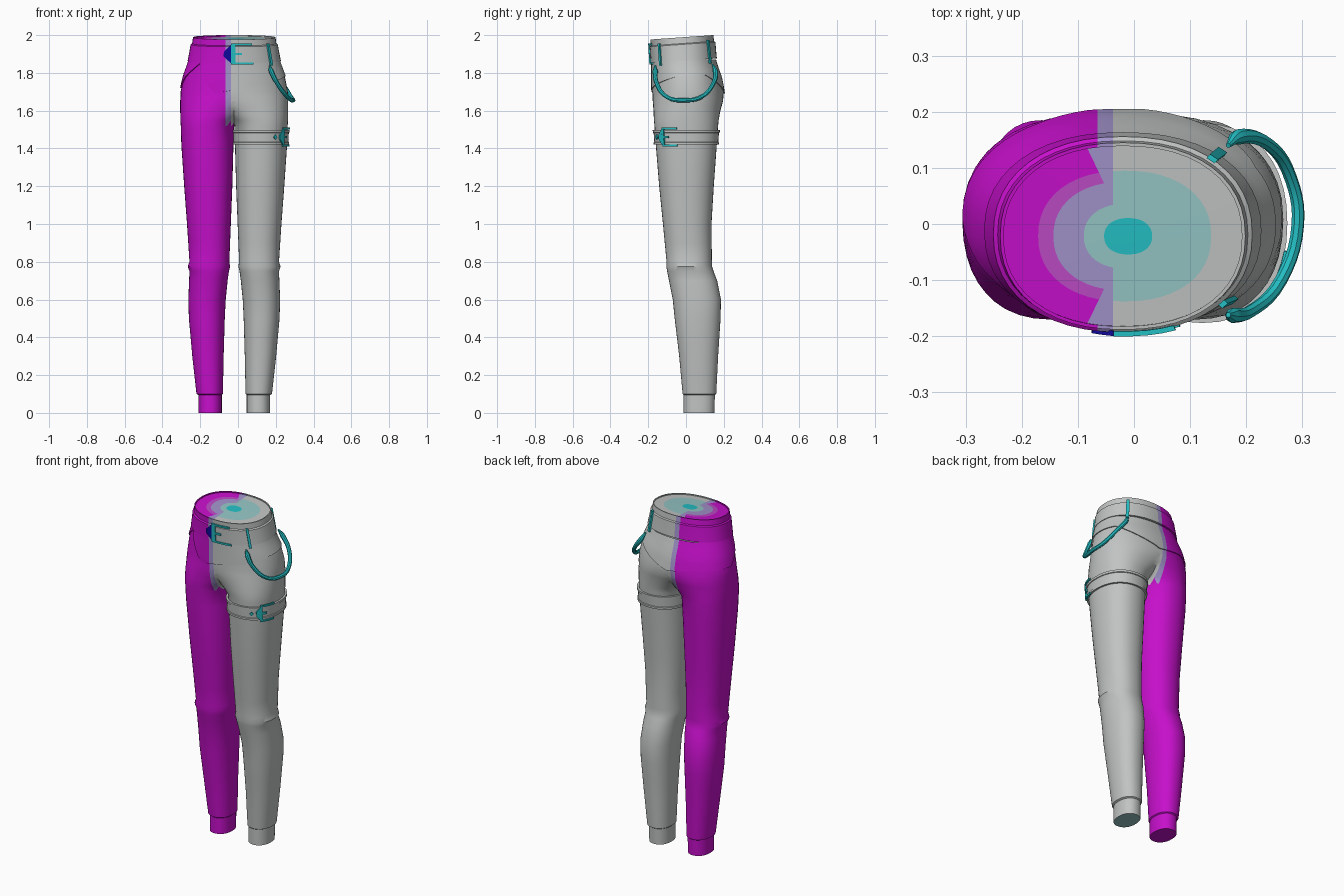
import bpy, bmesh, math
from mathutils import Vector

cube = bpy.data.objects.get("Cube")
if cube:
    bpy.data.objects.remove(cube, do_unlink=True)

MID = -0.02  # plane between the two legs


def material(name, r, g, b):
    m = bpy.data.materials.new(name)
    m.use_nodes = True
    m.diffuse_color = (r, g, b, 1)
    m.node_tree.nodes["Principled BSDF"].inputs["Base Color"].default_value = (r, g, b, 1)
    return m


MATS = [material("pale grey", .53, .55, .545), material("magenta", .57, .005, .6),
        material("lilac", .36, .29, .6), material("teal", .017, .52, .55),
        material("pale teal", .3, .56, .56), material("orchid", .5, .07, .56),
        material("navy", .006, .003, .35)]
GREY, MAGENTA, LILAC, TEAL, PALE, ORCHID, NAVY = range(7)

# height, inner edge, outer edge, front, back of one side
SECTIONS = [
    (0, .066, .19, -.012, .15), (.095, .066, .19, -.012, .153), (.1, .06, .2, -.018, .16),
    (.3, .056, .222, -.036, .17), (.5, .05, .24, -.06, .183), (.6, .045, .243, -.07, .185),
    (.7, .035, .239, -.09, .165), (.75, .028, .237, -.1, .146), (.775, .022, .246, -.104, .138),
    (.8, .026, .237, -.103, .137), (1, .018, .25, -.122, .135), (1.2, .01, .265, -.142, .147),
    (1.42, .004, .28, -.16, .163), (1.52, .0, .283, -.167, .17), (1.55, -.025, .285, -.17, .173),
    (1.6, -.09, .286, -.172, .182), (1.65, -.19, .286, -.176, .196), (1.7, -.284, .284, -.178, .2),
    (1.78, -.268, .268, -.178, .184), (1.86, -.238, .238, -.178, .154),
    (1.95, -.222, .222, -.184, .147), (2, -.215, .215, -.187, .142)]


def surf(deg, z, off=0.0):
    """Point on the cloth at an angle and height, pushed out by off."""
    lo, hi = SECTIONS[0], SECTIONS[-1]
    for a, b in zip(SECTIONS, SECTIONS[1:]):
        if a[0] <= z <= b[0]:
            lo, hi = a, b
    f = min(1, (z - lo[0]) / (hi[0] - lo[0]))
    inner, outer, front, back = [p + (q - p) * f for p, q in zip(lo[1:], hi[1:])]
    c, s = math.cos(math.radians(deg)), math.sin(math.radians(deg))
    power = 0.9
    x = math.copysign(abs(c) ** power, c) * ((outer - inner) / 2 + off)
    y = math.copysign(abs(s) ** power, s) * ((back - front) / 2 + off)
    return Vector((MID + (inner + outer) / 2 + x, (front + back) / 2 + y, z))


def angles(n):
    return [360 * i / n - 180 for i in range(n)]


def loft(bm, rings):
    rows = [[bm.verts.new(p) for p in ring] for ring in rings]
    n = len(rows[0])
    for a, b in zip(rows, rows[1:]):
        for i in range(n):
            j = (i + 1) % n
            bm.faces.new((a[i], a[j], b[j], b[i]))
    return rows


def two_tone(x, z):
    if z < 1.53:
        return GREY if x > MID else MAGENTA
    return MAGENTA if x < -.065 else LILAC if x < -.037 else GREY


def paint(bm, rule=two_tone):
    """Cut the cloth along the colour seam and colour each piece."""
    for x in (-.065, -.037):
        faces = [f for f in bm.faces if f.calc_center_median().z > 1.5]
        geom = {e for f in faces for e in list(f.verts) + list(f.edges)} | set(faces)
        bmesh.ops.bisect_plane(bm, geom=list(geom), plane_co=(x, 0, 0), plane_no=(1, 0, 0), dist=1e-5)
    for f in bm.faces:
        c = f.calc_center_median()
        f.material_index = rule(c.x, c.z)


def finish(name, bm, recalc=True, angle=35):
    if recalc:
        bmesh.ops.recalc_face_normals(bm, faces=bm.faces[:])
    mesh = bpy.data.meshes.new(name)
    bm.to_mesh(mesh)
    bm.free()
    obj = bpy.data.objects.new(name, mesh)
    bpy.context.collection.objects.link(obj)
    for m in MATS:
        mesh.materials.append(m)
    smooth(obj, angle)
    return obj


def smooth(obj, angle=35):
    bpy.ops.object.select_all(action='DESELECT')
    obj.select_set(True)
    bpy.context.view_layer.objects.active = obj
    bpy.ops.object.shade_smooth_by_angle(angle=math.radians(angle))


# Trousers: one side lofted, cut at the middle plane and mirrored
bm = bmesh.new()
heights = [s[0] for s in SECTIONS if s[0] < 1.9] + [.2, .4, .9, 1.1, 1.3, 1.575, 1.625, 1.675]
rows = loft(bm, [[surf(a, z) for a in angles(40)] for z in sorted(heights)])
bm.faces.new(rows[0])
bmesh.ops.bisect_plane(bm, geom=bm.verts[:] + bm.edges[:] + bm.faces[:], plane_co=(MID, 0, 0),
                       plane_no=(1, 0, 0), clear_inner=True, dist=1e-5)
copy = bmesh.ops.duplicate(bm, geom=bm.verts[:] + bm.edges[:] + bm.faces[:])["geom"]
for v in copy:
    if isinstance(v, bmesh.types.BMVert):
        v.co.x = 2 * MID - v.co.x
bmesh.ops.reverse_faces(bm, faces=[f for f in copy if isinstance(f, bmesh.types.BMFace)])
seam = [v for v in bm.verts if abs(v.co.x - MID) < 1e-4 and v.co.z > 1.5]
bmesh.ops.remove_doubles(bm, verts=seam, dist=1e-4)
paint(bm, lambda x, z: PALE if z < .001 and x > 0 else two_tone(x, z))
finish("trousers", bm)

# Yoke: raised layer over the hips with a pointed lower edge
EDGE = [(-180, 1.72), (-160, 1.78), (-135, 1.85), (-110, 1.69), (-15, 1.78),
        (30, 1.79), (60, 1.74), (90, 1.69), (120, 1.72), (180, 1.72)]


def yoke_edge(deg):
    for (a, za), (b, zb) in zip(EDGE, EDGE[1:]):
        if a <= deg <= b:
            return za + (zb - za) * (deg - a) / (b - a)


bm = bmesh.new()
rings = [[surf(a, yoke_edge(a), -.003) for a in angles(72)]]
for k in range(5):
    rings.append([surf(a, yoke_edge(a) + (1.87 - yoke_edge(a)) * k / 4, .006) for a in angles(72)])
loft(bm, rings)
paint(bm)
finish("hip_yoke", bm)


# Waistband, rising slightly to the back
def tilted(deg, z, off):
    p = surf(deg, z, off)
    p.z += .07 * p.y
    return p


bm = bmesh.new()
profile = [(-.002, 1.865), (.01, 1.865), (.009, 1.91), (.009, 1.952), (.002, 1.957),
           (.002, 1.99), (-.004, 1.99), (-.004, 1.984)]
loft(bm, [[tilted(a, z, off) for a in angles(48)] for off, z in profile])
paint(bm)
finish("waistband", bm)

# Waist panel: flat lid in concentric colour zones
bm = bmesh.new()
centre = Vector((-.008, -.022, 1.984))
rim = [tilted(a, 1.984, -.003) for a in angles(48)]
scales = [.2, .36, .6, .72, 1]
rows = loft(bm, [[centre.lerp(p, s) for p in rim] for s in scales])
bm.faces.new(rows[0]).material_index = TEAL
tone = bm.faces.layers.int.new("zone")
bm.faces.ensure_lookup_table()
for i, f in enumerate(bm.faces):
    f[tone] = min(i // 48 + 1, 5) if len(f.verts) == 4 else 0
bmesh.ops.bisect_plane(bm, geom=bm.verts[:] + bm.edges[:] + bm.faces[:],
                       plane_co=(-.037, 0, 0), plane_no=(1, 0, 0), dist=1e-5)
right_zones = [TEAL, PALE, LILAC, ORCHID, MAGENTA]
left_zones = [TEAL, PALE, PALE, PALE, GREY]
for f in bm.faces:
    x = f.calc_center_median().x
    zones = right_zones if x < -.037 else left_zones
    f.material_index = zones[f[tone]]
    if f[tone] > 1 and -.062 < x < -.037:
        f.material_index = LILAC
    if f.normal.z < 0:
        f.normal_flip()
finish("waist_panel", bm)

# Thigh strap with raised rims
bm = bmesh.new()
profile = [(0, 1.42), (.011, 1.42), (.011, 1.432), (.007, 1.434), (.007, 1.482),
           (.011, 1.484), (.011, 1.497), (0, 1.497)]
loft(bm, [[surf(a, z, off) for a in angles(40)] for off, z in profile])
for f in bm.faces:
    f.material_index = GREY
finish("thigh_strap", bm)


# Metal fittings: slabs bent to follow the cloth
def slab(name, quads, off, colour, thick=.009, n=4):
    bm = bmesh.new()
    for (a0, z0), (a1, z1), (a2, z2), (a3, z3) in quads:
        rings = []
        for k in range(n + 1):
            t = k / n
            lo, hi = (a0 + (a1 - a0) * t, z0 + (z1 - z0) * t), (a3 + (a2 - a3) * t, z3 + (z2 - z3) * t)
            rings.append([surf(*lo, off), surf(*hi, off), surf(*hi, off + thick), surf(*lo, off + thick)])
        rows = loft(bm, rings)
        bm.faces.new(rows[0])
        bm.faces.new(rows[-1])
    for f in bm.faces:
        f.material_index = colour
    return finish(name, bm, angle=30)


def rect(a0, a1, z0, z1):
    return [(a0, z0), (a1, z0), (a1, z1), (a0, z1)]


def buckle(name, tip, post, end, z, half, off, tip_colour):
    """Pointed plate, upright post, two rails and a short prong."""
    mid = post + (end - post) * .45
    slab(name + "_point", [[(tip, z - .012), (post, z - half + .008), (post, z + half - .008), (tip, z + .012)]],
         off, tip_colour)
    slab(name + "_frame", [rect(post, post + 4, z - half, z + half),
                           rect(post, end, z + half - .01, z + half),
                           rect(post, end, z - half, z - half + .01),
                           rect(post, mid, z - .006, z + .006)], off, TEAL)


buckle("belt_buckle", -101, -93, -69, 1.9, .056, .007, NAVY)
buckle("thigh_buckle", -52, -43, -14, 1.46, .05, .009, TEAL)
slab("thigh_stud", [[(-66, 1.46), (-62, 1.447), (-58, 1.46), (-62, 1.473)]], .006, TEAL, n=2)
slab("front_belt_loop", [rect(-44, -40, 1.84, 1.955)], .008, TEAL)
slab("back_belt_loop", [rect(46, 51, 1.85, 1.975)], .008, TEAL)

# Hanging cord at the left hip, narrowed at both ends
path = [(.168, -.162, 1.84, .4), (.176, -.163, 1.81, 1.2), (.205, -.157, 1.75, 1), (.262, -.1, 1.672, 1),
        (.292, 0, 1.655, 1), (.28, .08, 1.672, 1), (.238, .143, 1.74, 1), (.185, .155, 1.81, 1.2),
        (.168, .14, 1.845, .4)]
curve = bpy.data.curves.new("hip_cord", 'CURVE')
curve.dimensions = '3D'
curve.bevel_depth = .0115
curve.bevel_resolution = 2
curve.resolution_u = 5
curve.use_fill_caps = True
spline = curve.splines.new('BEZIER')
spline.bezier_points.add(len(path) - 1)
for bp, (x, y, z, r) in zip(spline.bezier_points, path):
    bp.co = (x, y, z)
    bp.radius = r
    bp.handle_left_type = bp.handle_right_type = 'AUTO'
curve.materials.append(MATS[TEAL])
cord = bpy.data.objects.new("hip_cord", curve)
bpy.context.collection.objects.link(cord)
bpy.ops.object.select_all(action='DESELECT')
cord.select_set(True)
bpy.context.view_layer.objects.active = cord
bpy.ops.object.convert(target='MESH')
smooth(bpy.context.view_layer.objects.active)
